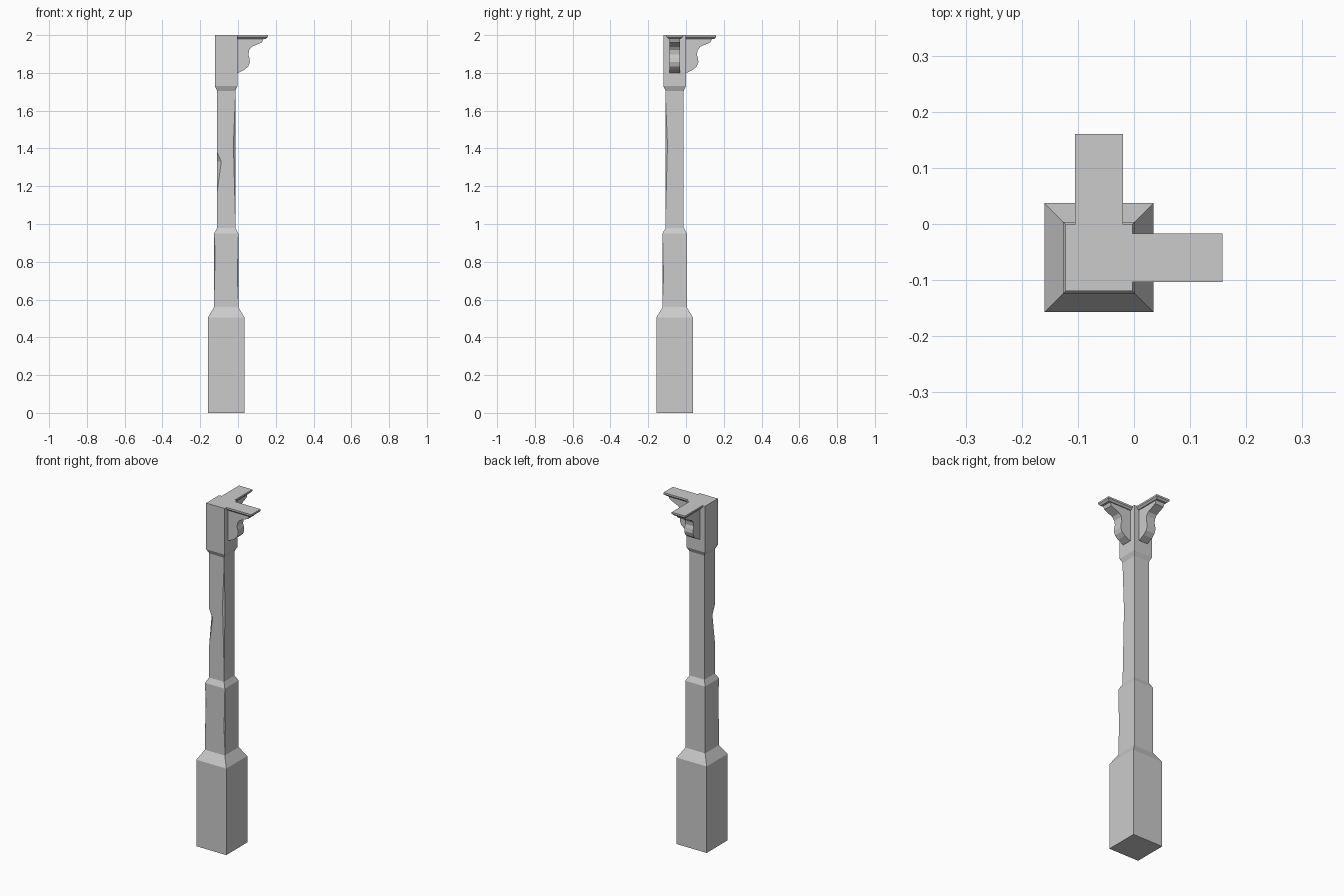
import bpy, bmesh
from math import pi
from mathutils import Matrix, Vector

if "Cube" in bpy.data.objects:
    bpy.data.objects.remove(bpy.data.objects["Cube"], do_unlink=True)

CX, CY = -0.0625, -0.06  # post axis

stone = bpy.data.materials.new("plain_grey")
stone.use_nodes = True
grey = (0.6, 0.6, 0.6, 1)
stone.diffuse_color = grey
stone.node_tree.nodes["Principled BSDF"].inputs["Base Color"].default_value = grey


def finish(bm, name):
    bmesh.ops.recalc_face_normals(bm, faces=bm.faces)
    mesh = bpy.data.meshes.new(name)
    bm.to_mesh(mesh)
    bm.free()
    mesh.materials.append(stone)
    obj = bpy.data.objects.new(name, mesh)
    bpy.context.collection.objects.link(obj)
    return obj


def loft(bm, rings):
    """Skin a list of equal point rings and cap both ends."""
    loops = [[bm.verts.new(p) for p in ring] for ring in rings]
    for a, b in zip(loops, loops[1:]):
        for i in range(len(a)):
            j = (i + 1) % len(a)
            bm.faces.new((a[i], a[j], b[j], b[i]))
    bm.faces.new(loops[0])
    bm.faces.new(loops[-1])


def rect(x0, x1, y0, y1, z):
    return [(x0, y0, z), (x1, y0, z), (x1, y1, z), (x0, y1, z)]


# Square post: plinth, middle block, slim shaft and head
sections = [(0, 0.097), (0.505, 0.097), (0.56, 0.064), (0.95, 0.064),
            (0.98, 0.048), (1.705, 0.048), (1.73, 0.0595), (2, 0.0595)]
bm = bmesh.new()
loft(bm, [rect(CX - h, CX + h, CY - h, CY + h, z) for z, h in sections])
post = finish(bm, "post")

# Worn chips along the post edges: x side, y side, half width, low, widest, high, depth
chips = [(-1, -1, 0.048, 1.17, 1.33, 1.38, 0.022),
         (1, -1, 0.048, 1.05, 1.42, 1.66, 0.01),
         (-1, -1, 0.064, 0.62, 0.85, 0.94, 0.006),
         (1, -1, 0.064, 0.60, 0.72, 0.94, 0.005)]
for n, (sx, sy, half, low, mid, high, depth) in enumerate(chips):
    x, y = CX + sx * half, CY + sy * half
    bm = bmesh.new()
    for p in ((x, y, low), (x, y, high), (x + depth, y, mid), (x - depth, y, mid),
              (x, y + depth, mid), (x, y - depth, mid)):
        bm.verts.new(p)
    bmesh.ops.convex_hull(bm, input=bm.verts)
    cutter = finish(bm, f"chip_cutter_{n + 1}")
    cutter.hide_render = True
    cutter.hide_set(True)
    cut = post.modifiers.new("chip", 'BOOLEAN')
    cut.operation = 'DIFFERENCE'
    cut.solver = 'EXACT'
    cut.object = cutter

# Scrolled bracket profile, reaching outward from the head
scroll = [(-0.01, 1.80), (0.0, 1.80), (0.035, 1.817), (0.055, 1.835), (0.063, 1.858),
          (0.06, 1.88), (0.055, 1.897), (0.059, 1.92), (0.072, 1.938), (0.10, 1.95),
          (0.127, 1.962), (0.138, 1.985), (-0.01, 1.985)]


def place(bm, turn):
    bmesh.ops.transform(bm, verts=bm.verts,
                        matrix=Matrix.Translation(Vector((CX, CY, 0))) @ Matrix.Rotation(turn, 4, 'Z'))


for side, turn in (("left", 0), ("back", pi / 2)):
    bm = bmesh.new()
    loft(bm, [[(x - CX, y, z) for x, z in scroll] for y in (-0.028, 0.028)])
    place(bm, turn)
    finish(bm, f"{side}_bracket")

    # Flat ledge with a bevelled underside on top of the bracket
    bm = bmesh.new()
    loft(bm, [rect(0.05, 0.22 - g, -0.043 + g, 0.043 - g, z)
              for z, g in ((1.98, 0.01), (1.99, 0), (2, 0))])
    place(bm, turn)
    finish(bm, f"{side}_ledge")
